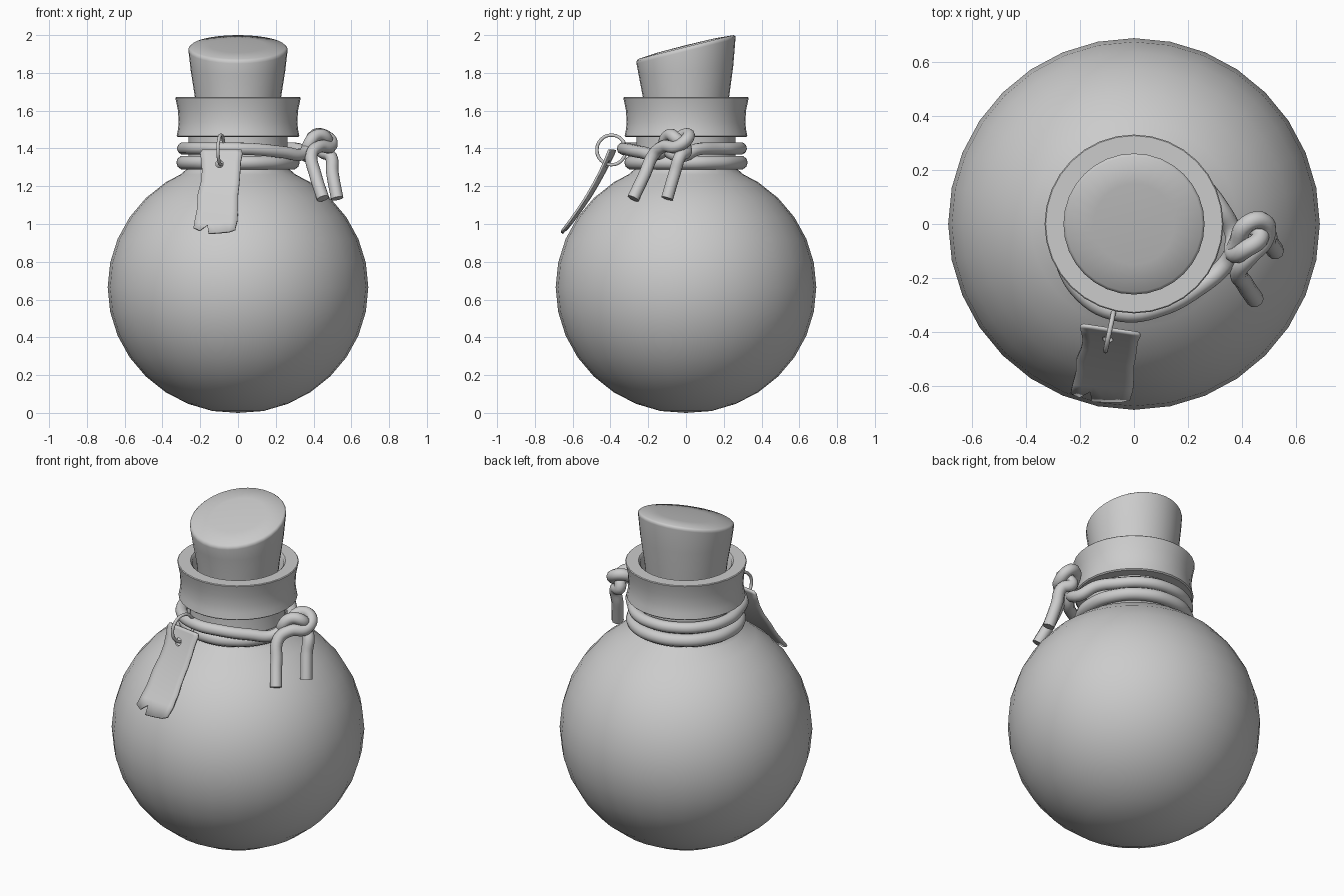
import bpy, bmesh
from math import sin, cos, pi, radians

if "Cube" in bpy.data.objects:
    bpy.data.objects.remove(bpy.data.objects["Cube"])

SEG = 32


def finish(name, bm, angle=40):
    bmesh.ops.recalc_face_normals(bm, faces=bm.faces)
    me = bpy.data.meshes.new(name)
    bm.to_mesh(me)
    bm.free()
    ob = bpy.data.objects.new(name, me)
    bpy.context.collection.objects.link(ob)
    smooth(ob, angle)
    return ob


def smooth(ob, angle=40):
    bpy.ops.object.select_all(action='DESELECT')
    ob.select_set(True)
    bpy.context.view_layer.objects.active = ob
    bpy.ops.object.shade_smooth_by_angle(angle=radians(angle))


def lathe(name, profile, slope=None, angle=40):
    """Spin (radius, z) points; slope tilts rings by their own y factor."""
    bm = bmesh.new()
    rings = []
    for i, (r, z) in enumerate(profile):
        k = slope[i] if slope else 0
        n = 1 if r == 0 else SEG
        rings.append([bm.verts.new((r * cos(2 * pi * j / SEG), r * sin(2 * pi * j / SEG),
                                    z + k * r * sin(2 * pi * j / SEG))) for j in range(n)])
    for a, b in zip(rings, rings[1:]):
        for j in range(SEG):
            k = (j + 1) % SEG
            quad = [a[j % len(a)], a[k % len(a)], b[k % len(b)], b[j % len(b)]]
            bm.faces.new(list(dict.fromkeys(quad)))
    return finish(name, bm, angle)


def rope(name, pts, radius, cyclic=False):
    """Round tube through the points."""
    cu = bpy.data.curves.new(name, 'CURVE')
    cu.dimensions = '3D'
    cu.bevel_depth = radius
    cu.bevel_resolution = 3
    cu.resolution_u = 6
    cu.use_fill_caps = True
    sp = cu.splines.new('BEZIER')
    sp.bezier_points.add(len(pts) - 1)
    for bp, p in zip(sp.bezier_points, pts):
        bp.co = p
        bp.handle_left_type = bp.handle_right_type = 'AUTO'
    sp.use_cyclic_u = cyclic
    ob = bpy.data.objects.new(name, cu)
    bpy.context.collection.objects.link(ob)
    bpy.ops.object.select_all(action='DESELECT')
    ob.select_set(True)
    bpy.context.view_layer.objects.active = ob
    bpy.ops.object.convert(target='MESH')
    smooth(bpy.context.object, 50)
    return bpy.context.object


# Round flask with neck and flared lip
body = [(0, 0)]
for i in range(1, 14):
    a = radians(-90 + 11.25 * i)
    body.append((0.69 * cos(a), 0.665 + 0.668 * sin(a)))
body += [(0.305, 1.262), (0.272, 1.29), (0.262, 1.33), (0.262, 1.46), (0.318, 1.46),
         (0.325, 1.466), (0.318, 1.50), (0.314, 1.54), (0.318, 1.60), (0.328, 1.65),
         (0.332, 1.668), (0.328, 1.672), (0.26, 1.672), (0.25, 1.66), (0.245, 1.45), (0, 1.45)]
lathe("flask", body)

# Cork with slanted top
cork = [(0, 1.46), (0.205, 1.46), (0.228, 1.67), (0.25, 1.81), (0.262, 1.915),
        (0.262, 1.928), (0.252, 1.937), (0.15, 1.945), (0, 1.947)]
lathe("cork", cork, slope=[0, 0, 0, 0.1, 0.25, 0.25, 0.25, 0.25, 0], angle=60)

# Lower wrap of cord
R = 0.29
rope("lower_cord", [(R * cos(2 * pi * i / 12), R * sin(2 * pi * i / 12), 1.325)
                    for i in range(12)], 0.037, True)

# Upper wrap running into the knot, both ends hanging
end_a = [(0.45, -0.28, 1.135), (0.41, -0.22, 1.26), (0.39, -0.17, 1.37), (0.43, -0.12, 1.41),
         (0.49, -0.05, 1.41), (0.48, 0.01, 1.455), (0.42, 0.0, 1.475), (0.38, -0.08, 1.42),
         (0.34, -0.15, 1.37)]
front = [(0.24, -0.235, 1.38), (0.10, -0.31, 1.395), (-0.05, -0.33, 1.40), (-0.19, -0.26, 1.40)]
back = [(R * cos(radians(d)), R * sin(radians(d)), 1.40) for d in range(200, 20, -28)]
end_b = [(0.32, 0.06, 1.395), (0.37, -0.04, 1.36), (0.37, -0.11, 1.41), (0.42, -0.09, 1.47),
         (0.47, -0.05, 1.45), (0.44, 0.0, 1.39), (0.49, -0.03, 1.36), (0.50, -0.06, 1.27),
         (0.525, -0.10, 1.135)]
rope("upper_cord_and_knot", end_a[:-1] + end_a[-1:] + front + back + end_b, 0.033)

# Wire ring holding the tag
t = radians(12)
rope("tag_ring", [(-0.09 + 0.078 * cos(a) * sin(t), -0.395 + 0.078 * cos(a) * cos(t),
                   1.392 + 0.078 * sin(a)) for a in [2 * pi * i / 8 for i in range(8)]], 0.009, True)

# Torn, curved tag: rows of (z, left x, right x)
rows = [(1.392, -0.188, 0.018), (1.375, -0.20, 0.024), (1.33, -0.194, 0.015), (1.28, -0.19, 0.012),
        (1.22, -0.196, 0.008), (1.15, -0.214, 0.0), (1.08, -0.216, 0.0), (1.02, -0.228, -0.003),
        (0.965, -0.235, -0.015)]
cols = [0, 0.15, 0.33, 0.36, 0.6, 0.85, 1]
tear = [0.015, 0, 0.03, -0.015, -0.012, -0.007, 0.005]


def tag_y(x, z):
    u = (1.392 - z) / 0.44
    return -0.375 - 0.185 * u - 0.092 * u * u - 0.15 * (x + 0.19) * (1 - 0.5 * u)


bm = bmesh.new()
grid = []
for i, (z, l, r) in enumerate(rows):
    line = []
    for c, dz in zip(cols, tear):
        x, zz = l + (r - l) * c, z + (dz if i == len(rows) - 1 else 0)
        line.append(bm.verts.new((x, tag_y(x, zz), zz)))
    grid.append(line)
for a, b in zip(grid, grid[1:]):
    for j in range(len(cols) - 1):
        bm.faces.new((a[j], b[j], b[j + 1], a[j + 1]))
tag = finish("tag", bm)
sol = tag.modifiers.new("thickness", 'SOLIDIFY')
sol.thickness = 0.012
sol.offset = 0

# Hole in the tag for the ring
bpy.ops.mesh.primitive_cylinder_add(vertices=16, radius=0.02, depth=0.12,
                                    location=(-0.098, -0.42, 1.318), rotation=(pi / 2, 0, 0))
cutter = bpy.context.object
cutter.name = "tag_hole_cutter"
cutter.hide_render = True
cutter.display_type = 'WIRE'
cut = tag.modifiers.new("hole", 'BOOLEAN')
cut.object = cutter
cut.operation = 'DIFFERENCE'
cut.solver = 'EXACT'
